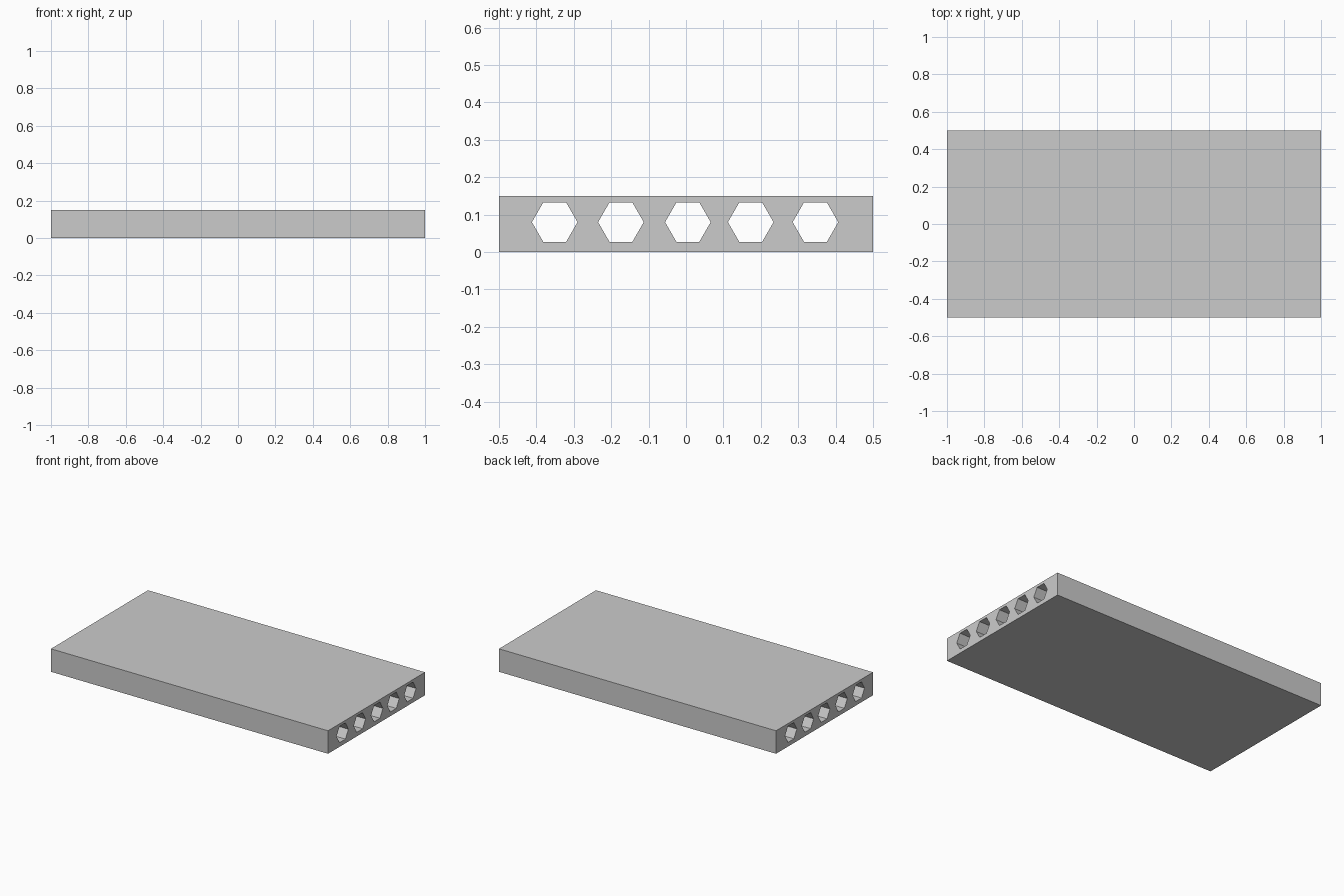
import bpy
from math import cos, sin, pi

if "Cube" in bpy.data.objects:
    bpy.data.objects.remove(bpy.data.objects["Cube"])

LENGTH, WIDTH, HEIGHT = 2.0, 1.0, 0.15
HOLE_RADIUS, HOLE_Z = 0.061, 0.08
HOLE_YS = (-0.351, -0.174, 0.005, 0.173, 0.346)

# End profile of the slab, drawn in (y, z) and extruded along x
profile = bpy.data.curves.new("hollow_core_slab", "CURVE")
profile.dimensions = "2D"
profile.fill_mode = "BOTH"
profile.extrude = LENGTH / 2


def add_outline(points):
    spline = profile.splines.new("POLY")
    spline.points.add(len(points) - 1)
    for p, (y, z) in zip(spline.points, points):
        p.co = (y, z, 0, 1)
    spline.use_cyclic_u = True


# Outer rectangle
w = WIDTH / 2
add_outline([(-w, 0), (w, 0), (w, HEIGHT), (-w, HEIGHT)])

# Five hexagonal channels running through the whole length
for y in HOLE_YS:
    add_outline([(y + HOLE_RADIUS * cos(i * pi / 3),
                  HOLE_Z + HOLE_RADIUS * sin(i * pi / 3)) for i in range(6)])

slab = bpy.data.objects.new("hollow_core_slab", profile)
bpy.context.collection.objects.link(slab)
slab.rotation_euler = (pi / 2, 0, pi / 2)

# Turn the extruded profile into a flat-shaded mesh
bpy.context.view_layer.objects.active = slab
slab.select_set(True)
bpy.ops.object.convert(target="MESH")
bpy.ops.object.transform_apply(location=False, rotation=True, scale=False)
bpy.ops.object.shade_flat()
